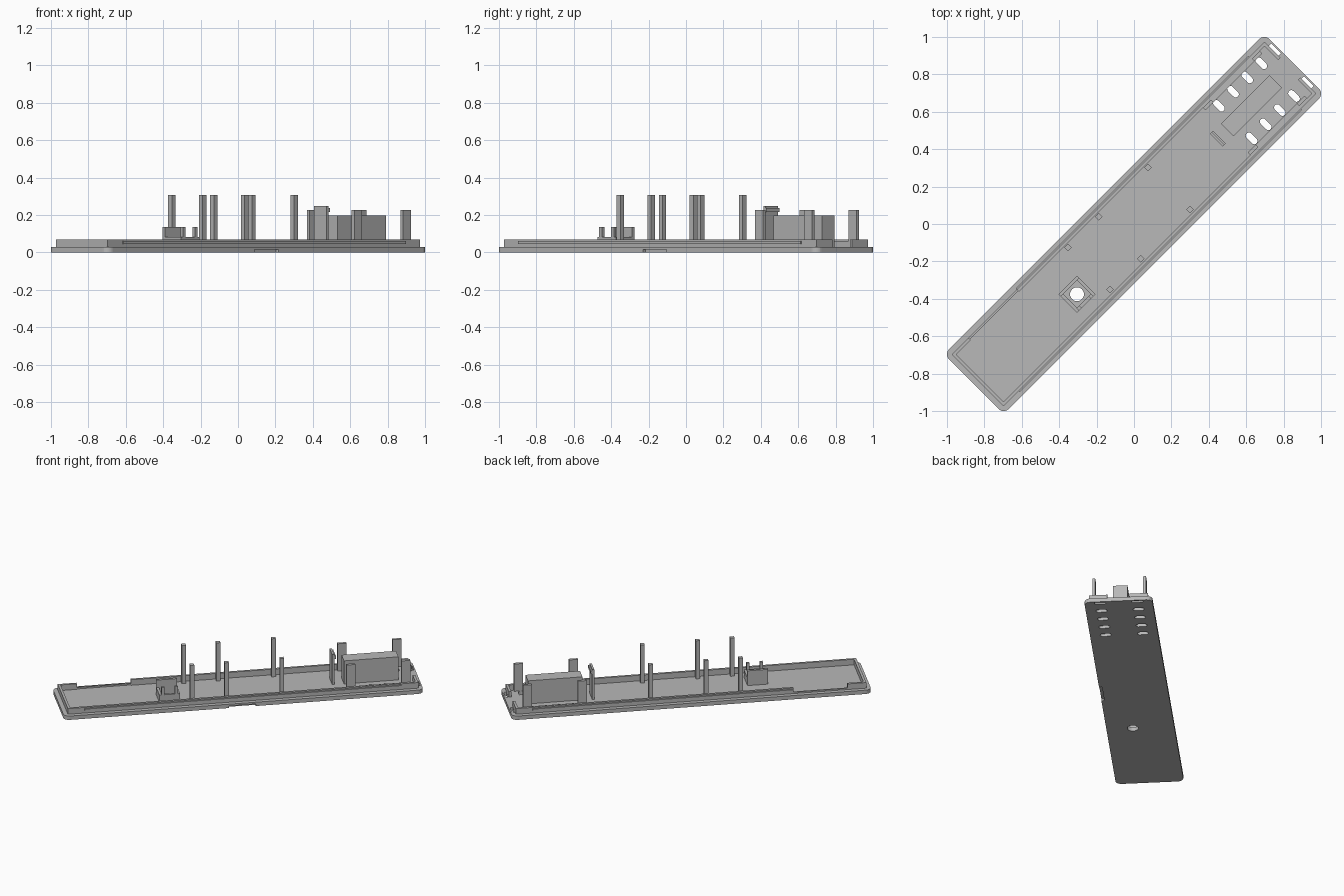
import bpy, bmesh, math

if "Cube" in bpy.data.objects:
    bpy.data.objects.remove(bpy.data.objects["Cube"])

# Everything is laid out along local x (length) and y (width), then turned 45 degrees
TURN = math.radians(45)
L, W = 1.2115, 0.226          # half length and half width of the cover
FLOOR, LIP = 0.028, 0.069     # floor top and lip top

grey = bpy.data.materials.new("grey_plastic")
grey.diffuse_color = (0.48, 0.48, 0.48, 1)
grey.use_nodes = True
grey.node_tree.nodes["Principled BSDF"].inputs["Base Color"].default_value = grey.diffuse_color


def finish(name, bm):
    bmesh.ops.recalc_face_normals(bm, faces=bm.faces)
    me = bpy.data.meshes.new(name)
    bm.to_mesh(me)
    bm.free()
    me.materials.append(grey)
    ob = bpy.data.objects.new(name, me)
    bpy.context.collection.objects.link(ob)
    ob.rotation_euler.z = TURN
    return ob


def add_prism(bm, x0, x1, y0, y1, z0, z1, r=0.0, n=6):
    """Box with optionally rounded vertical corners."""
    pts = []
    for k, (cx, cy) in enumerate([(x1 - r, y1 - r), (x0 + r, y1 - r),
                                  (x0 + r, y0 + r), (x1 - r, y0 + r)]):
        for i in range(n + 1 if r else 1):
            a = math.pi / 2 * (k + i / n)
            pts.append((cx + r * math.cos(a), cy + r * math.sin(a), z0))
    face = bm.faces.new([bm.verts.new(p) for p in pts])
    ext = bmesh.ops.extrude_face_region(bm, geom=[face])
    for v in ext["geom"]:
        if isinstance(v, bmesh.types.BMVert):
            v.co.z = z1
    bmesh.ops.remove_doubles(bm, verts=bm.verts, dist=1e-6)


def prisms(name, specs):
    bm = bmesh.new()
    for s in specs:
        add_prism(bm, *s)
    return finish(name, bm)


# Base plate with rounded corners
base = prisms("base_plate", [(-L, L, -W, W, 0, FLOOR, 0.04)])

# Cutter: vent slots, end slots, button hole and side notch
bm = bmesh.new()
for v in (0.126, -0.121):
    for i in range(4):
        u = 0.768 + 0.107 * i
        add_prism(bm, u - 0.017, u + 0.017, v - 0.037, v + 0.037, -0.1, 0.1, 0.0168)
    add_prism(bm, 1.182, 1.202, v - 0.037, v + 0.037, -0.1, 0.1)
add_prism(bm, -0.481 - 0.037, -0.481 + 0.037, -0.087, -0.013, -0.1, 0.1, 0.0365)
add_prism(bm, -0.1, 0.08, -W - 0.05, -W + 0.02, -0.1, 0.015)
cutter = finish("opening_cutter", bm)
cutter.hide_render = True
mod = base.modifiers.new("openings", "BOOLEAN")
mod.object, mod.operation, mod.solver = cutter, "DIFFERENCE", "EXACT"
bpy.context.view_layer.update()
cut = bpy.data.meshes.new_from_object(base.evaluated_get(bpy.context.evaluated_depsgraph_get()))
base.modifiers.clear()
base.data = cut
bpy.data.objects.remove(cutter)

# Raised lip, with a gap along one side and one in the vent end
lo, wo = L - 0.03, W - 0.03
li, wi = L - 0.047, W - 0.047
z0 = FLOOR - 0.002
prisms("lip", [
    (-lo, lo, -wo, -wi, z0, LIP),
    (-lo, -1.055, wi, wo, z0, LIP),
    (-1.055, -0.69, wi + 0.006, wo, z0, 0.038),
    (-0.69, lo, wi, wo, z0, LIP),
    (-lo, -li, -wi, wi, z0, LIP),
    (li, lo, -wi, -0.075, z0, LIP),
    (li, lo, 0.075, wi, z0, LIP),
])

# Snap ridges along the outside of the lip
prisms("snap_ridges", [
    (-1.068, 1.068, -wo - 0.008, -wo, 0.045, 0.06),
    (-0.69, 1.068, wo, wo + 0.008, 0.045, 0.06),
])

# Six tall support posts
prisms("support_posts", [(u - 0.014, u + 0.014, v - 0.014, v + 0.014, z0, 0.307)
                         for u in (0.267, -0.106, -0.339) for v in (0.161, -0.157)])

# Four flat clip posts joined by low strips at the vent end
specs = []
for s in (1, -1):
    a, b = sorted((s * 0.160, s * wi))
    specs.append((0.70, 1.13, a, b, z0, LIP - 0.008))
    for u in (0.70, 1.07):
        specs.append((u, u + 0.06, a, b, z0, 0.228))
prisms("clip_posts", specs)

# Large block and the hooked tab beside it
prisms("battery_block", [(0.707, 1.074, -0.045, 0.05, z0, 0.197)])
prisms("hooked_tab", [(0.628, 0.642, -0.042, 0.054, z0, 0.247),
                      (0.642, 0.652, -0.042, 0.054, 0.215, 0.238)])

# Button holder: square frame, one tall side and two pegs
u0, u1, v0, v1, t = -0.551, -0.411, -0.12, 0.02, 0.018
prisms("button_holder", [
    (u0, u1, v0, v0 + t, z0, 0.082),
    (u0, u1, v1 - t, v1, z0, 0.136),
    (u0, u0 + t, v0 + t, v1 - t, z0, 0.082),
    (u1 - t, u1, v0 + t, v1 - t, z0, 0.082),
    (u0 + 0.015, u0 + 0.035, v0, v0 + t, 0.08, 0.136),
    (u1 - 0.035, u1 - 0.015, v0, v0 + t, 0.08, 0.136),
])
